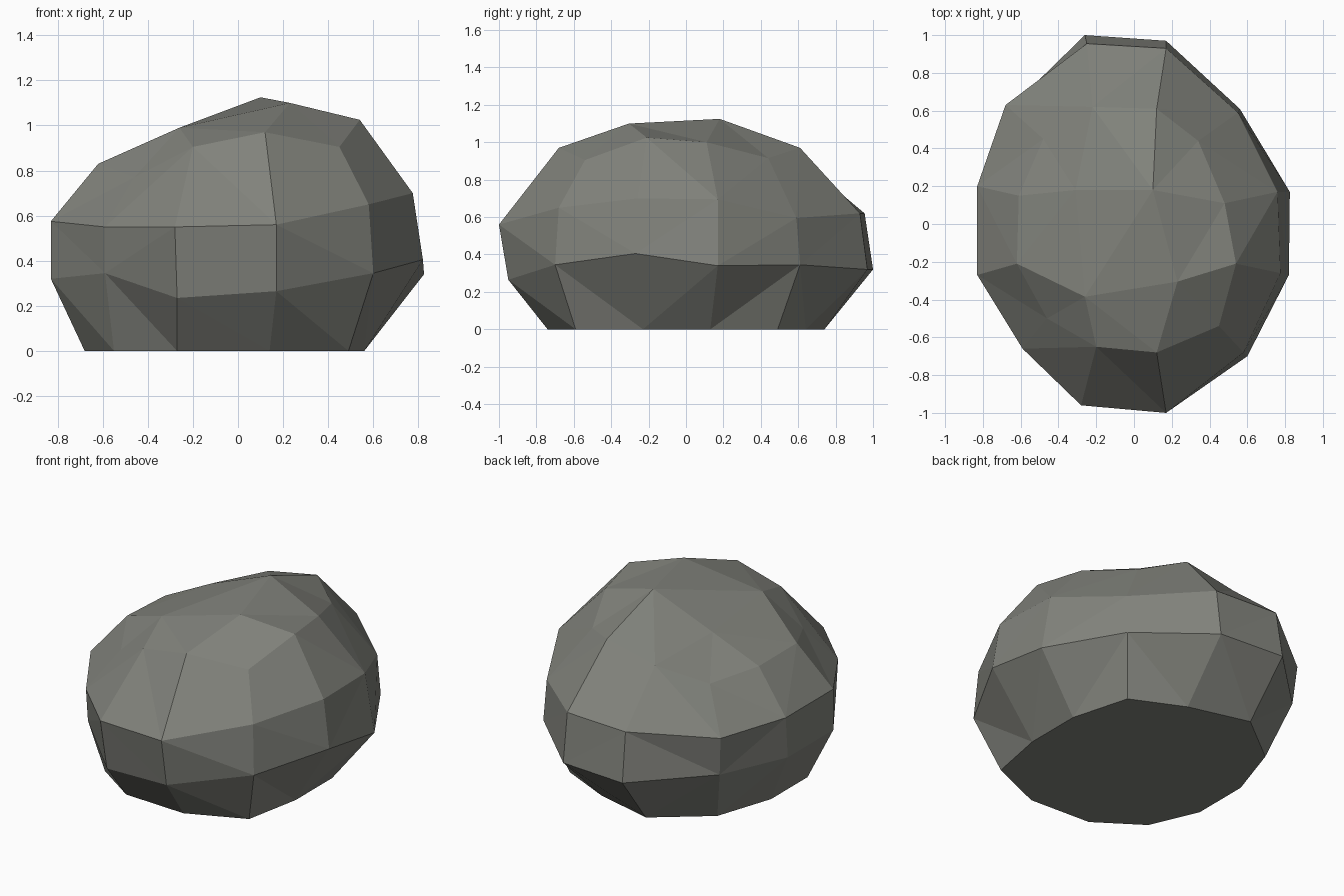
import bpy, bmesh

# Boulder: a cube with a 3x3 grid per side, pulled into a rough dome.
# Each ring runs counter-clockwise from the front left corner, 12 points.
base = [(-.55, -.53), (-.27, -.72), (.14, -.74), (.49, -.59), (.56, -.23), (.56, .13),
        (.46, .49), (.14, .64), (-.24, .74), (-.56, .49), (-.68, .13), (-.68, -.23)]
lower = [(-.59, -.64, .345), (-.27, -.91, .235), (.17, -.95, .265), (.60, -.70, .345),
         (.82, -.27, .405), (.825, .17, .34), (.56, .61, .345), (.17, .97, .32),
         (-.26, 1.0, .32), (-.66, .61, .33), (-.83, .18, .32), (-.83, -.27, .32)]
upper = [(-.59, -.66, .55), (-.28, -.96, .55), (.17, -1.0, .56), (.58, -.68, .65),
         (.775, -.26, .70), (.76, .17, .695), (.55, .59, .595), (.17, .93, .62),
         (-.25, .955, .62), (-.68, .63, .57), (-.83, .20, .575), (-.83, -.27, .575)]
crown = [(-.46, -.50, .77), (-.20, -.65, .905), (.12, -.68, .97), (.45, -.54, .905),
         (.54, -.21, 1.025), (.48, .11, 1.0), (.34, .44, .915), (.12, .61, .97),
         (-.22, .62, .90), (-.48, .45, .79), (-.61, .15, .82), (-.62, -.21, .83)]
peak = [(-.26, -.385, .99), (.23, -.305, 1.10), (.10, .18, 1.125), (-.31, .18, .965)]

bm = bmesh.new()
rings = [[bm.verts.new((*p, 0)) for p in base]]
rings += [[bm.verts.new(p) for p in ring] for ring in (lower, upper, crown)]
p = [bm.verts.new(q) for q in peak]

# Flat underside and side bands
bm.faces.new(rings[0][::-1])
for a, b in zip(rings, rings[1:]):
    for i in range(12):
        j = (i + 1) % 12
        bm.faces.new((a[i], a[j], b[j], b[i]))

# Top cap as a 4x4 grid of points
c = rings[3]
grid = [c[0:4], [c[11], p[0], p[1], c[4]], [c[10], p[3], p[2], c[5]], [c[9], c[8], c[7], c[6]]]
for r in range(3):
    for k in range(3):
        bm.faces.new((grid[r][k], grid[r][k + 1], grid[r + 1][k + 1], grid[r + 1][k]))

# Facet the bent quads
bmesh.ops.triangulate(bm, faces=[f for f in bm.faces if len(f.verts) == 4],
                      quad_method='SHORT_EDGE')
bmesh.ops.recalc_face_normals(bm, faces=bm.faces)

mesh = bpy.data.meshes.new("boulder")
bm.to_mesh(mesh)
bm.free()
stone = bpy.data.materials.new("grey stone")
stone.diffuse_color = (0.22, 0.225, 0.2, 1)
mesh.materials.append(stone)
bpy.context.collection.objects.link(bpy.data.objects.new("boulder", mesh))
